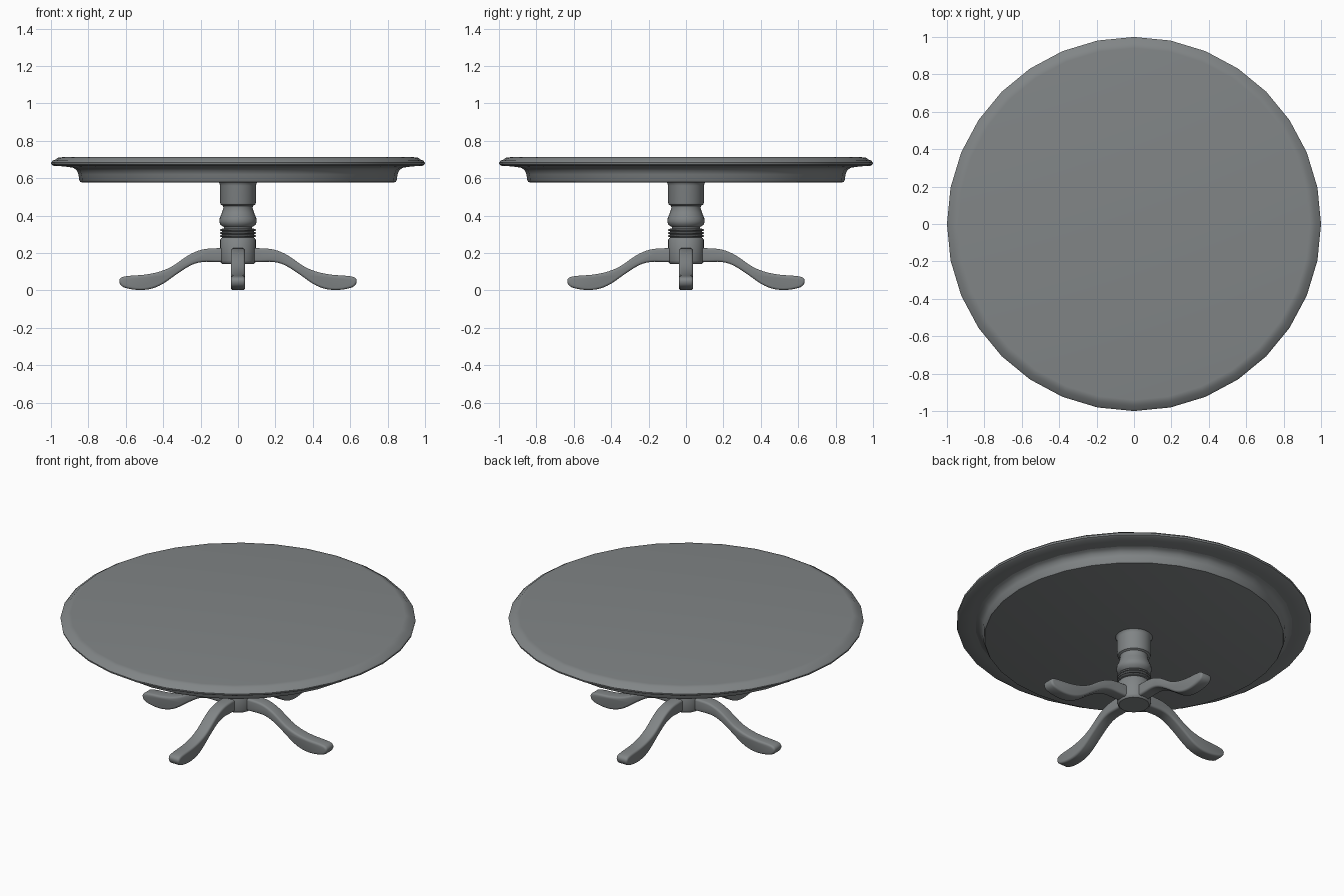
import bpy, bmesh, math
from mathutils import Vector, Matrix

if "Cube" in bpy.data.objects:
    bpy.data.objects.remove(bpy.data.objects["Cube"])

grey = bpy.data.materials.new("slate grey")
grey.diffuse_color = (0.22, 0.235, 0.24, 1)
grey.use_nodes = True
grey.node_tree.nodes["Principled BSDF"].inputs["Base Color"].default_value = grey.diffuse_color


def finish(name, bm, angle):
    bmesh.ops.recalc_face_normals(bm, faces=bm.faces)
    me = bpy.data.meshes.new(name)
    bm.to_mesh(me)
    bm.free()
    me.materials.append(grey)
    ob = bpy.data.objects.new(name, me)
    bpy.context.collection.objects.link(ob)
    me.shade_smooth()
    me.set_sharp_from_angle(angle=math.radians(angle))
    return ob


def lathe(name, profile, sides, angle=40):
    """Closed turned solid from (radius, z) points, top to bottom."""
    bm = bmesh.new()
    rings = [[bm.verts.new((r * math.cos(2 * math.pi * i / sides),
                            r * math.sin(2 * math.pi * i / sides), z))
              for i in range(sides)] for r, z in profile]
    for a, b in zip(rings, rings[1:]):
        for i in range(sides):
            j = (i + 1) % sides
            bm.faces.new((a[i], a[j], b[j], b[i]))
    bm.faces.new(rings[0])
    bm.faces.new(rings[-1])
    return finish(name, bm, angle)


def smooth_path(pts, steps=3):
    """Catmull-Rom curve through the points."""
    p = [Vector(q) for q in pts]
    p = [p[0]] + p + [p[-1]]
    out = []
    for a, b, c, d in zip(p, p[1:], p[2:], p[3:]):
        for k in range(steps):
            t = k / steps
            out.append(0.5 * (2 * b + (c - a) * t + (2 * a - 5 * b + 4 * c - d) * t * t
                              + (3 * b - a - 3 * c + d) * t ** 3))
    out.append(p[-1])
    return out


# Round top with moulded rim and the apron beneath it
lathe("table_top", [(0.94, 0.712), (0.965, 0.709), (0.975, 0.7), (0.99, 0.694),
                    (1.0, 0.683), (0.998, 0.673), (0.985, 0.666), (0.93, 0.663),
                    (0.895, 0.658)], 32)
lathe("apron", [(0.91, 0.662), (0.88, 0.655), (0.862, 0.642), (0.853, 0.62),
                (0.849, 0.59), (0.843, 0.58), (0.835, 0.578)], 32)

# Turned pedestal column
lathe("pedestal", [(0.108, 0.582), (0.1, 0.574), (0.096, 0.56), (0.096, 0.47),
                   (0.092, 0.458), (0.08, 0.452), (0.078, 0.44), (0.086, 0.415),
                   (0.098, 0.385), (0.1, 0.37), (0.095, 0.352), (0.075, 0.338),
                   (0.072, 0.27)], 32)
for i, z in enumerate((0.323, 0.307, 0.291)):
    lathe(f"pedestal_ring_{i + 1}", [(0.08, z + 0.008), (0.094, z + 0.005), (0.097, z),
                                     (0.094, z - 0.005), (0.08, z - 0.008)], 32)
lathe("pedestal_base", [(0.075, 0.284), (0.088, 0.281), (0.095, 0.272), (0.096, 0.16),
                        (0.092, 0.148), (0.085, 0.142)], 32)

# Four curved legs, cut from a side profile and rounded over
outline = smooth_path([(0.04, 0.226), (0.15, 0.224), (0.21, 0.213), (0.27, 0.185),
                       (0.35, 0.13), (0.42, 0.1), (0.5, 0.084), (0.58, 0.078),
                       (0.622, 0.07), (0.635, 0.05), (0.622, 0.023), (0.58, 0.008),
                       (0.52, 0.002), (0.46, 0.01), (0.4, 0.036), (0.32, 0.092),
                       (0.25, 0.135), (0.19, 0.152), (0.12, 0.152), (0.04, 0.152)])
for k, name in enumerate(("right_leg", "back_leg", "left_leg", "front_leg")):
    bm = bmesh.new()
    half = 0.0375
    face = bm.faces.new([bm.verts.new((q.x, -half, q.y)) for q in outline])
    ext = bmesh.ops.extrude_face_region(bm, geom=[face], use_keep_orig=True)
    moved = [v for v in ext["geom"] if isinstance(v, bmesh.types.BMVert)]
    bmesh.ops.translate(bm, verts=moved, vec=(0, 2 * half, 0))
    bmesh.ops.recalc_face_normals(bm, faces=bm.faces)
    rims = [e for e in bm.edges if abs(e.verts[0].co.y - e.verts[1].co.y) < 1e-5]
    bmesh.ops.bevel(bm, geom=rims, offset=0.012, segments=3, profile=0.5, affect='EDGES')
    bmesh.ops.rotate(bm, verts=bm.verts, matrix=Matrix.Rotation(k * math.pi / 2, 3, 'Z'))
    finish(name, bm, 40)
